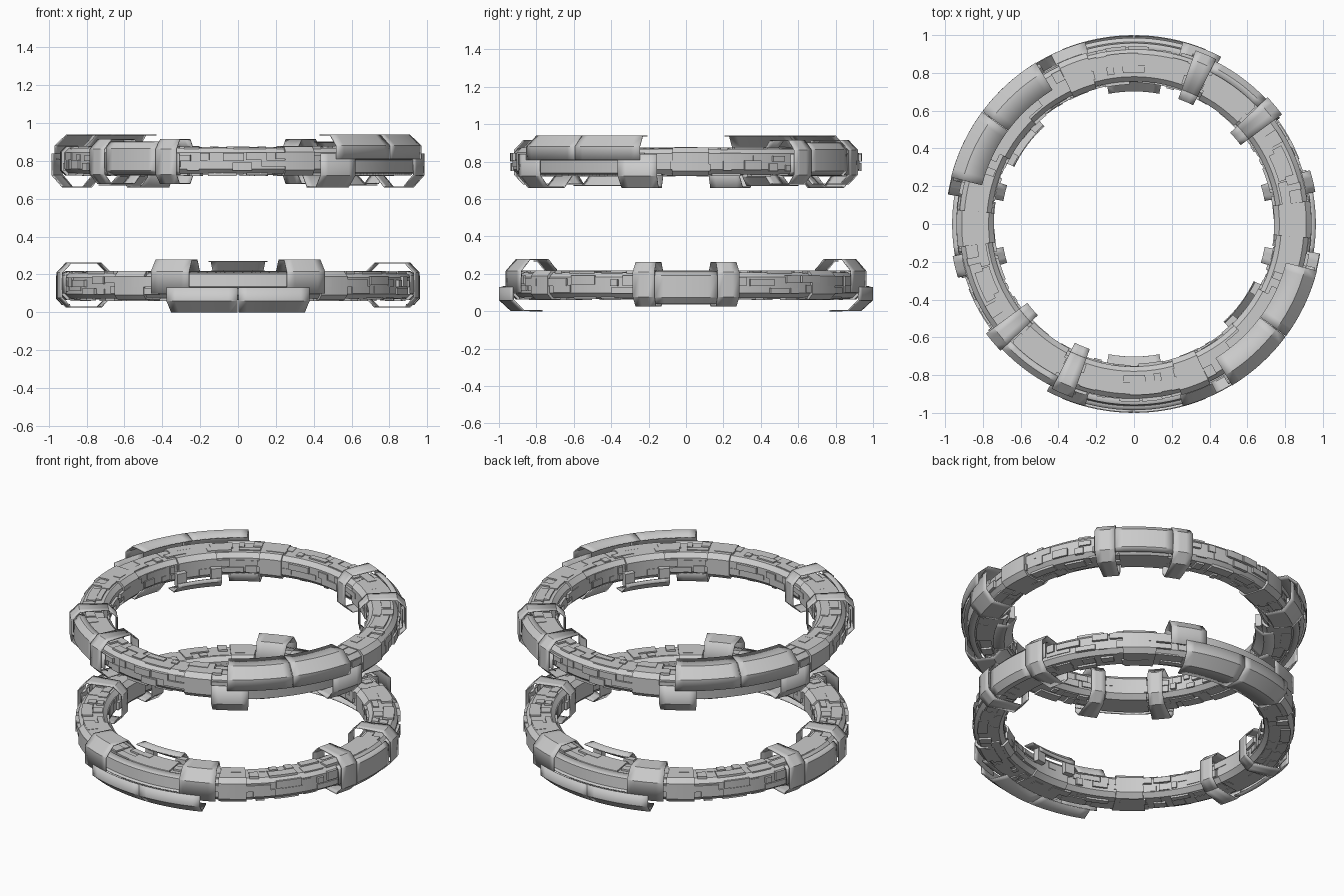
import bpy, bmesh, random
from math import sin, cos, radians, ceil, pi
from mathutils import Matrix

if "Cube" in bpy.data.objects:
    bpy.data.objects.remove(bpy.data.objects["Cube"])

random.seed(7)


def revolve(bm, profile, a0, a1, closed=False):
    """Sweep an (r, z) profile between two angles in degrees."""
    full = abs(a1 - a0) >= 360
    steps = max(1, ceil(abs(a1 - a0) / 3))
    rows = []
    for i in range(steps if full else steps + 1):
        a = radians(a0 + (a1 - a0) * i / steps)
        rows.append([bm.verts.new((r * cos(a), r * sin(a), z)) for r, z in profile])
    n = len(profile)
    for i in range(steps):
        p, q = rows[i], rows[(i + 1) % len(rows)]
        for j in range(n if closed else n - 1):
            k = (j + 1) % n
            bm.faces.new((p[j], q[j], q[k], p[k]))
    if closed and not full:
        bm.faces.new(rows[0])
        bm.faces.new(rows[-1][::-1])


def finish(bm, name, matrix, thick=0):
    bmesh.ops.recalc_face_normals(bm, faces=bm.faces)
    me = bpy.data.meshes.new(name)
    bm.to_mesh(me)
    bm.free()
    ob = bpy.data.objects.new(name, me)
    bpy.context.collection.objects.link(ob)
    ob.matrix_world = matrix
    if thick:
        mod = ob.modifiers.new("thickness", 'SOLIDIFY')
        mod.thickness = thick
        mod.offset = 0
    bpy.ops.object.select_all(action='DESELECT')
    ob.select_set(True)
    bpy.context.view_layer.objects.active = ob
    bpy.ops.object.shade_smooth_by_angle(angle=radians(20))
    return ob


def part(name, matrix, profile, spans, closed=False, thick=0.006):
    """One object; every span is repeated on the opposite side of the ring."""
    bm = bmesh.new()
    for a0, a1 in spans:
        for turn in (0, 180):
            revolve(bm, profile, a0 + turn, a1 + turn, closed)
    return finish(bm, name, matrix, 0 if closed else thick)


def octagon(r0, r1, z0, z1, c):
    return [(r0 + c, z0), (r1 - c, z0), (r1, z0 + c), (r1, z1 - c),
            (r1 - c, z1), (r0 + c, z1), (r0, z1 - c), (r0, z0 + c)]


def plates(name, matrix):
    """Thin random panels on the four sides of the ring core."""
    bm = bmesh.new()
    bands = [('in', .10, .145), ('in', .14, .185), ('out', .095, .14), ('out', .135, .19),
             ('top', .785, .84), ('top', .83, .905), ('bottom', .785, .84), ('bottom', .83, .905)]
    for side, lo, hi in bands:
        a = random.uniform(0, 6)
        while a < 174:
            w = random.uniform(2, 11)
            h = random.choice((.004, .008, .012, .016))
            m = random.uniform(0, .4) * (hi - lo)
            l, u = (lo + m, hi) if random.random() < .5 else (lo, hi - m)
            box = {'in': (.755 - h, .765, l, u), 'out': (.92, .925 + h, l, u),
                   'top': (l, u, .20, .208 + h * .7), 'bottom': (l, u, .072 - h * .7, .08)}[side]
            r0, r1, z0, z1 = box
            for turn in (0, 180):
                revolve(bm, [(r0, z0), (r1, z0), (r1, z1), (r0, z1)], a + turn, a + w + turn, True)
            a += w + random.uniform(.4, 5)
    finish(bm, name, matrix)


def ring(prefix, m):
    # continuous core
    bm = bmesh.new()
    revolve(bm, octagon(.755, .925, .072, .208, .025), 0, 360, True)
    finish(bm, prefix + "_core", m)
    plates(prefix + "_panels", m)

    # thicker collars around the core
    part(prefix + "_collars", m, octagon(.742, .94, .064, .217, .028),
         [(-9, 9), (81, 99), (46, 58), (118, 128)], True)

    # large armour shells, in two halves, with a lip at the bottom
    shell = [(.83, .003), (.935, .003), (.997, .06), (.997, .13)]
    part(prefix + "_armour_shell", m, shell, [(67.8, 89.9), (90.1, 112.2)])
    part(prefix + "_shell_backing", m, [(.985, .13), (.962, .133), (.955, .20), (.92, .215)],
         [(67, 113)])

    # shoulder hooks at both ends of the shell
    hook = [(.995, .10), (.995, .215), (.94, .277), (.83, .277), (.765, .20)]
    part(prefix + "_shoulder_hooks", m, hook, [(62.5, 75), (105, 117.5)])

    # inner guard tab opposite the shell
    part(prefix + "_inner_tab", m, [(.705, .20), (.705, .222), (.752, .268), (.815, .268)],
         [(79, 101)])
    part(prefix + "_tab_brackets", m, [(.71, .14), (.745, .14), (.745, .22), (.71, .22)],
         [(79, 84), (96, 101)], True)

    # clamp bands that loop round the core
    part(prefix + "_clamp_bands", m, octagon(.705, .972, .028, .26, .05) + [(.755, .028)],
         [(10, 17), (-17, -10)])

    # side armour between the clamps
    part(prefix + "_side_armour", m, [(.90, .04), (.93, .042), (.96, .075), (.96, .19), (.94, .212)],
         [(-10, 10)])
    part(prefix + "_side_wings", m, [(.952, .10), (.952, .195), (.93, .212)],
         [(-17.5, -10), (10, 17.5)])


# lower ring upright; upper ring turned over and rotated
ring("lower_ring", Matrix.Identity(4))
ring("upper_ring", Matrix.Translation((0, 0, .94)) @ Matrix.Rotation(radians(53.5), 4, 'Z')
     @ Matrix.Rotation(pi, 4, 'X'))
